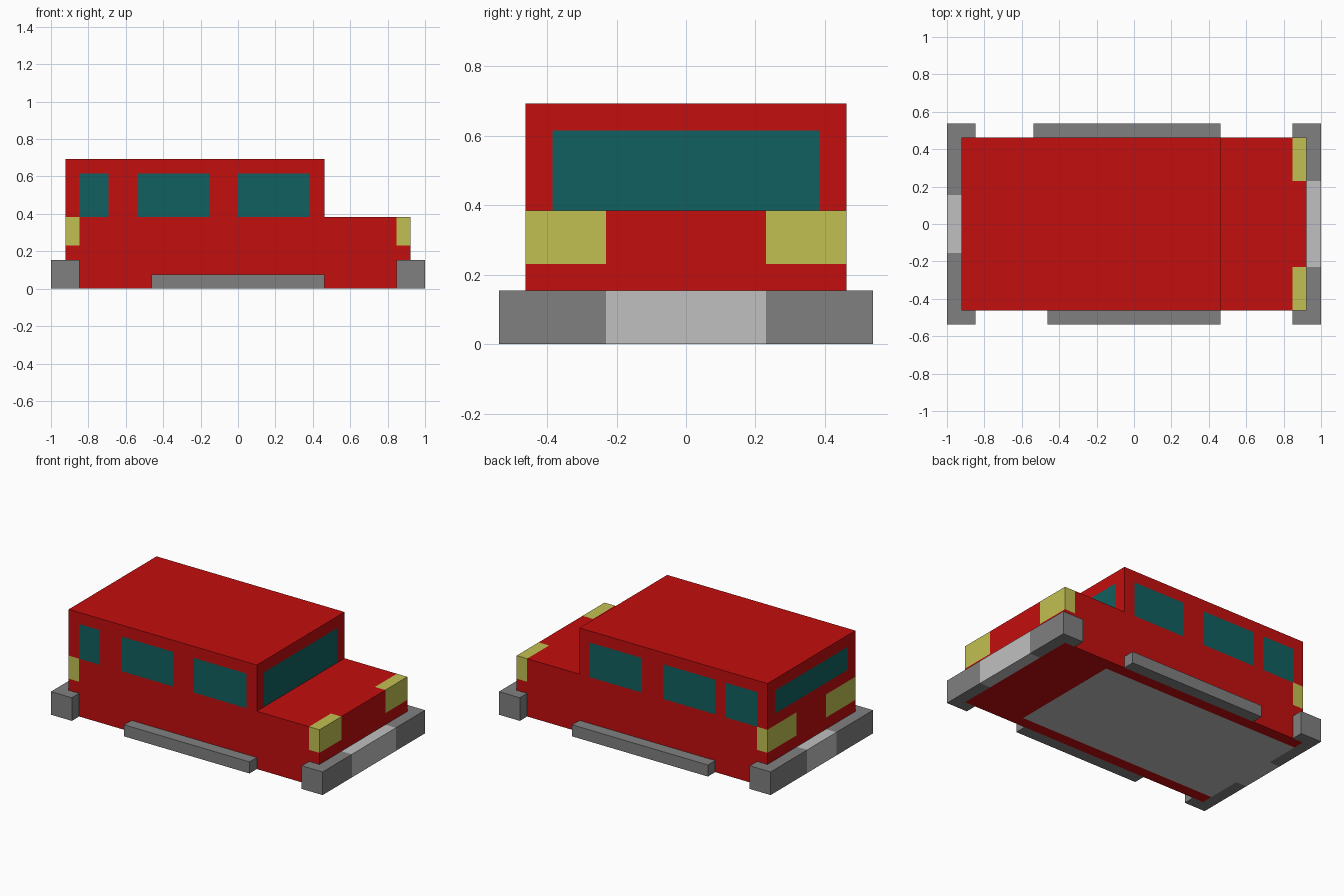
import bpy, bmesh
from mathutils import Vector

U = 1 / 13  # one design unit

cube = bpy.data.objects.get("Cube")
if cube:
    bpy.data.objects.remove(cube, do_unlink=True)


def material(name, rgb):
    m = bpy.data.materials.new(name)
    m.use_nodes = True
    m.diffuse_color = (*rgb, 1)
    bsdf = next(n for n in m.node_tree.nodes if n.type == 'BSDF_PRINCIPLED')
    bsdf.inputs["Base Color"].default_value = (*rgb, 1)
    return m


RED = material("red_paint", (0.55, 0.0044, 0.0044))
GLASS = material("teal_glass", (0.006, 0.117, 0.117))
LAMP = material("yellow_lamp", (0.54, 0.53, 0.085))
GREY = material("dark_grey", (0.216, 0.216, 0.216))
LIGHT = material("light_grey", (0.527, 0.527, 0.527))


def finish(name, bm, mats):
    bmesh.ops.recalc_face_normals(bm, faces=bm.faces[:])
    bmesh.ops.scale(bm, vec=(U, U, U), verts=bm.verts[:])
    mesh = bpy.data.meshes.new(name)
    bm.to_mesh(mesh)
    bm.free()
    for m in mats:
        mesh.materials.append(m)
    obj = bpy.data.objects.new(name, mesh)
    bpy.context.collection.objects.link(obj)
    return obj


def prism(name, outline, height, mat):
    """Extrude an xy outline up from the ground."""
    bm = bmesh.new()
    low = [bm.verts.new((x, y, 0)) for x, y in outline]
    top = [bm.verts.new((x, y, height)) for x, y in outline]
    bm.faces.new(low)
    bm.faces.new(top)
    for i in range(len(low)):
        j = (i + 1) % len(low)
        bm.faces.new((low[i], low[j], top[j], top[i]))
    return finish(name, bm, [mat])


def box(name, x0, x1, y0, y1, height, mat):
    return prism(name, [(x0, y0), (x1, y0), (x1, y1), (x0, y1)], height, mat)


# Body: side profile of cabin and hood, stretched across the width
profile = [(-12, 0), (12, 0), (12, 5), (6, 5), (6, 9), (-12, 9), (-12, 5)]
bm = bmesh.new()
sides = [[bm.verts.new((x, y, z)) for x, z in profile] for y in (-6, 6)]
for s in sides:
    bm.faces.new([s[i] for i in (0, 1, 2, 3, 6)])
    bm.faces.new([s[i] for i in (6, 3, 4, 5)])
for i in range(7):
    j = (i + 1) % 7
    bm.faces.new((sides[0][i], sides[0][j], sides[1][j], sides[1][i]))
bmesh.ops.recalc_face_normals(bm, faces=bm.faces[:])

# Cut lines that outline the windows, lamps and floor panel
cuts = [(-11, -9, -8, -7, -2, 0, 5, 7, 11), (-5, -3, -2, 2, 3, 5), (3, 6, 8)]
for axis, positions in enumerate(cuts):
    normal = Vector((0, 0, 0))
    normal[axis] = 1
    for p in positions:
        bmesh.ops.bisect_plane(bm, geom=bm.verts[:] + bm.edges[:] + bm.faces[:],
                               dist=1e-5, plane_co=normal * p, plane_no=normal)


def body_colour(n, c):
    """0 paint, 1 glass, 2 lamp, 3 floor panel."""
    x, y, z = c
    w = abs(y)
    lamp_band = 3 < z < 5
    if n.z < -0.5:
        return 3 if w < 5 and x < 7 else 0
    if n.z > 0.5:
        return 2 if z < 6 and x > 11 and w > 3 else 0
    if abs(n.y) > 0.5:
        rear_end = -9 if y < 0 else -8
        panes = [(-11, rear_end), (-7, -2), (0, 5)]
        if 5 < z < 8 and any(a < x < b for a, b in panes):
            return 1
        return 2 if lamp_band and abs(x) > 11 else 0
    if w < 5 and (5 if n.x > 0 else 6) < z < 8:
        return 1
    return 2 if lamp_band and w > (3 if n.x > 0 else 2) else 0


bm.normal_update()
for f in bm.faces:
    f.material_index = body_colour(f.normal, f.calc_center_median())
finish("body", bm, [RED, GLASS, LAMP, LIGHT])

# Bumpers: light centre bar with dark corner pieces wrapping the body
for end, sx, half in (("hood", 1, 3), ("tail", -1, 2)):
    xa, xb = sorted((12 * sx, 13 * sx))
    box(end + "_bumper_centre", xa, xb, -half, half, 2, LIGHT)
    for side, sy in (("near", -1), ("far", 1)):
        corner = [(12, half), (13, half), (13, 7), (11, 7), (11, 6), (12, 6)]
        prism(f"{end}_bumper_corner_{side}",
              [(x * sx, y * sy) for x, y in corner], 2, GREY)

# Running boards
box("running_board_near", -6, 6, -7, -6, 1, GREY)
box("running_board_far", -7, 6, 6, 7, 1, GREY)
